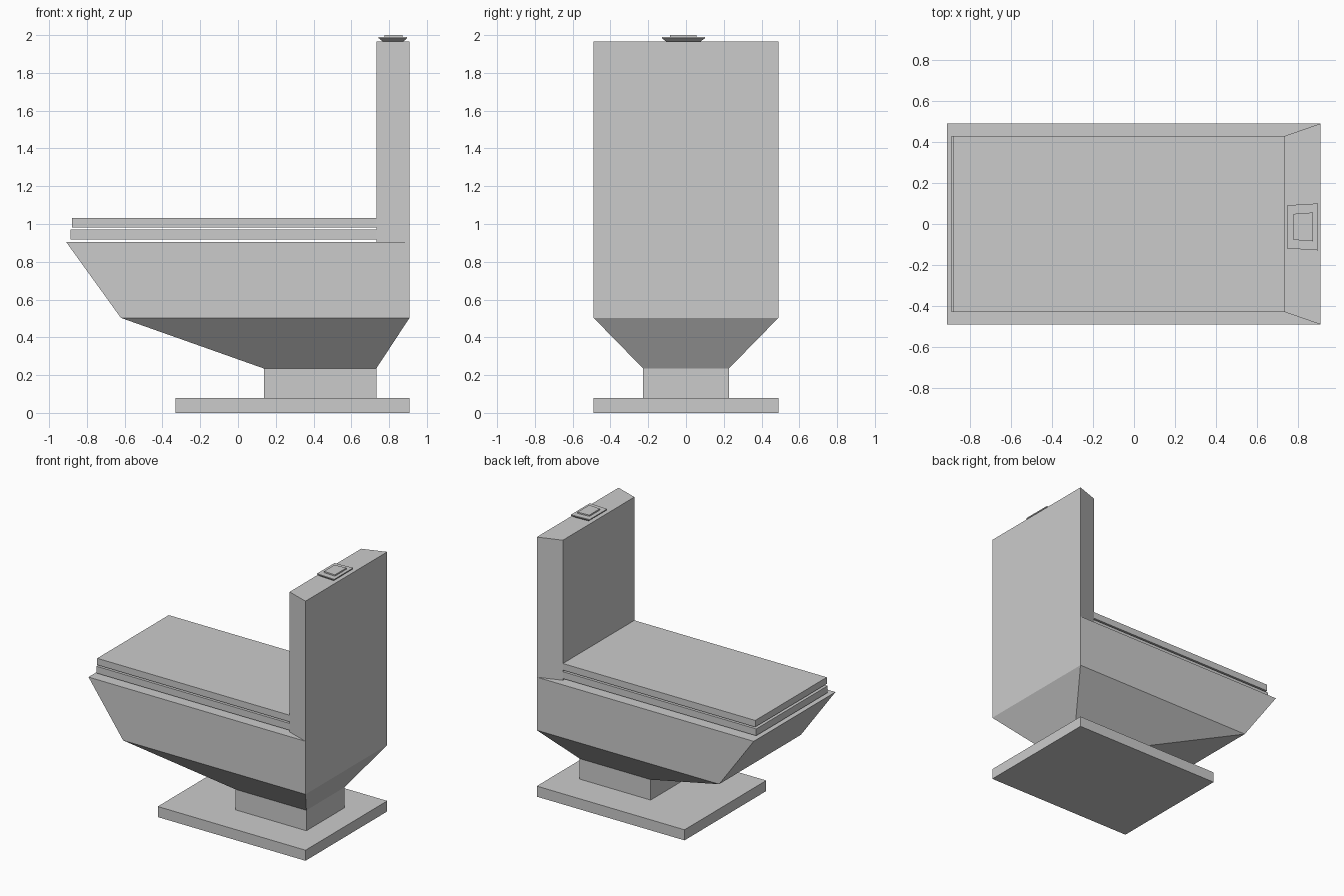
import bpy

if "Cube" in bpy.data.objects:
    bpy.data.objects.remove(bpy.data.objects["Cube"])


def loft(name, sections, y=0.0):
    """Solid through four-sided sections: (z, x_front, x_back, half_width_front, half_width_back)."""
    verts, faces = [], []
    for z, x0, x1, w0, w1 in sections:
        verts += [(x0, y - w0, z), (x1, y - w1, z), (x1, y + w1, z), (x0, y + w0, z)]
    for s in range(len(sections) - 1):
        a, b = s * 4, s * 4 + 4
        for i in range(4):
            j = (i + 1) % 4
            faces.append((a + i, a + j, b + j, b + i))
    top = len(verts) - 4
    faces += [(3, 2, 1, 0), (top, top + 1, top + 2, top + 3)]
    mesh = bpy.data.meshes.new(name)
    mesh.from_pydata(verts, [], faces)
    mesh.update()
    obj = bpy.data.objects.new(name, mesh)
    bpy.context.collection.objects.link(obj)
    return obj


def slab(name, z0, z1, x0, x1, half_width):
    return loft(name, [(z, x0, x1, half_width, half_width) for z in (z0, z1)])


BACK, WIDE = 0.908, 0.489
TANK_FRONT, SEAT_WIDE = 0.732, 0.428

# Floor plate and pedestal neck
slab("floor_plate", 0.0, 0.08, -0.33, BACK, WIDE)
slab("pedestal_neck", 0.08, 0.235, 0.137, TANK_FRONT, 0.227)

# Bowl: flares out from the neck, then slopes forward to the rim
loft("bowl", [
    (0.235, 0.137, TANK_FRONT, 0.227, 0.227),
    (0.503, -0.62, BACK, WIDE, WIDE),
    (0.905, -0.91, BACK, WIDE, WIDE),
])

# Tank, narrower at the front
loft("tank", [(z, TANK_FRONT, BACK, SEAT_WIDE, WIDE) for z in (0.905, 1.966)])

# Seat and lid, separated by thin gaps
slab("seat", 0.918, 0.97, -0.888, TANK_FRONT, SEAT_WIDE)
slab("lid", 0.982, 1.032, -0.88, TANK_FRONT, SEAT_WIDE)

# Flush button: flared surround with a small raised key
loft("button_surround", [
    (1.966, 0.767, 0.875, 0.085, 0.09),
    (1.983, 0.745, 0.895, 0.105, 0.114),
    (1.990, 0.745, 0.895, 0.105, 0.114),
], y=-0.014)
loft("button_key", [(z, 0.775, 0.87, 0.063, 0.07) for z in (1.990, 2.0)], y=-0.014)
